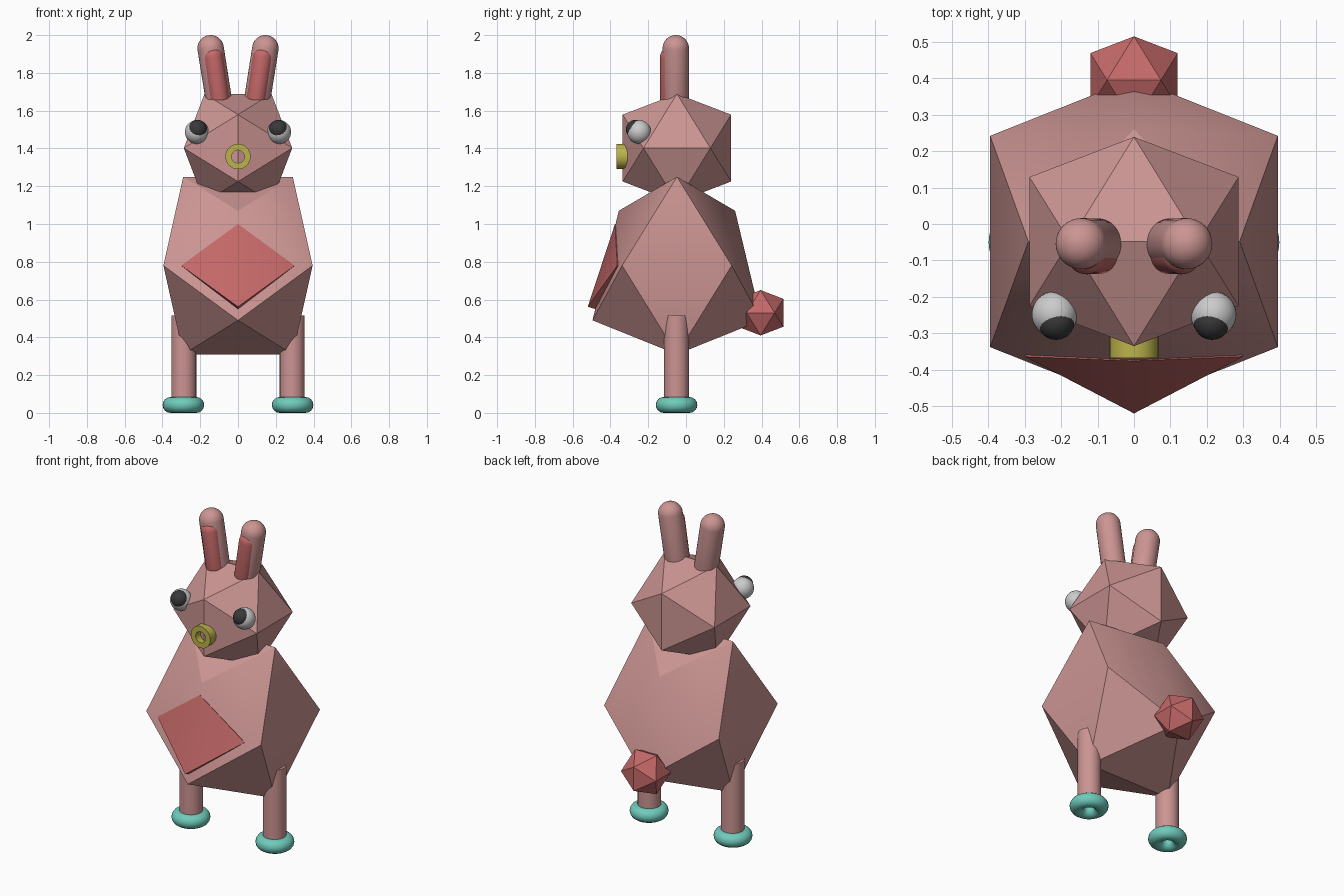
import bpy, bmesh, math
from mathutils import Vector, Matrix

if "Cube" in bpy.data.objects:
    bpy.data.objects.remove(bpy.data.objects["Cube"])


def material(name, rgb):
    m = bpy.data.materials.new(name)
    m.diffuse_color = (*rgb, 1)
    m.use_nodes = True
    m.node_tree.nodes["Principled BSDF"].inputs["Base Color"].default_value = m.diffuse_color
    return m


PINK = material("pink", (0.60, 0.30, 0.29))
RED = material("red", (0.56, 0.14, 0.14))
TEAL = material("teal", (0.16, 0.60, 0.50))
YELLOW = material("yellow", (0.50, 0.45, 0.07))
BLACK = material("black", (0.04, 0.04, 0.04))


def finish(name, bm, mat=None, angle=30):
    bmesh.ops.recalc_face_normals(bm, faces=bm.faces[:])
    mesh = bpy.data.meshes.new(name)
    bm.to_mesh(mesh)
    bm.free()
    ob = bpy.data.objects.new(name, mesh)
    bpy.context.collection.objects.link(ob)
    if mat:
        mesh.materials.append(mat)
    bpy.ops.object.select_all(action='DESELECT')
    ob.select_set(True)
    bpy.context.view_layer.objects.active = ob
    bpy.ops.object.shade_smooth_by_angle(angle=math.radians(angle))
    return ob


def hull(name, points, mat, angle=30):
    bm = bmesh.new()
    for p in points:
        bm.verts.new(p)
    bmesh.ops.convex_hull(bm, input=bm.verts[:])
    return finish(name, bm, mat, angle)


def icosa_points(centre, l, s, side=None, top_y=None, bottom_y=None):
    """Axis-aligned icosahedron; optional overrides reshape it."""
    pts = []
    for a in (-1, 1):
        for b in (-1, 1):
            pts.append((a * s, 0, b * l))
            pts.append((a * (side or l), b * s, 0))
            y = (top_y if b > 0 else bottom_y) or l
            pts.append((0, a * y, b * s))
    return [Vector(p) + Vector(centre) for p in pts]


def ball(name, centre, r, mat=None):
    bm = bmesh.new()
    bmesh.ops.create_uvsphere(bm, u_segments=32, v_segments=16, radius=r,
                              matrix=Matrix.Translation(centre))
    return finish(name, bm, mat)


def capsule(name, p, q, r, mat):
    p, q = Vector(p), Vector(q)
    bm = bmesh.new()
    bmesh.ops.create_uvsphere(bm, u_segments=32, v_segments=24, radius=r)
    for v in bm.verts:
        if v.co.z > -1e-4:
            v.co.z += (q - p).length
    rot = (q - p).to_track_quat('Z', 'Y').to_matrix().to_4x4()
    bm.transform(Matrix.Translation(p) @ rot)
    return finish(name, bm, mat)


def lathe(name, profile, mat, matrix):
    """Spin a closed (radius, height) profile about z."""
    bm = bmesh.new()
    n, k = 32, len(profile)
    rings = [[bm.verts.new((r * math.cos(2 * math.pi * i / n),
                            r * math.sin(2 * math.pi * i / n), z))
              for r, z in profile] for i in range(n)]
    for i in range(n):
        a, b = rings[i], rings[(i + 1) % n]
        for j in range(k):
            m = (j + 1) % k
            bm.faces.new((a[j], b[j], b[m], a[m]))
    bm.transform(matrix)
    return finish(name, bm, mat)


# Head, body and tail: icosahedra, the body reshaped
hull("head", icosa_points((0, -0.048, 1.402), 0.287, 0.177), PINK)
hull("body", icosa_points((0, -0.048, 0.78), 0.47, 0.29, 0.395, 0.308, 0.447), PINK)
hull("tail", icosa_points((0, 0.395, 0.53), 0.12, 0.074), RED)

# Belly patch: thin folded diamond
hull("belly_patch", [(0, -0.376, 1.0), (0, -0.52, 0.562),
                     (0.3, -0.364, 0.78), (-0.3, -0.364, 0.78),
                     (0, -0.33, 0.985), (0, -0.465, 0.545),
                     (0.29, -0.33, 0.768), (-0.29, -0.33, 0.768)], RED, 33)

# Nose ring
lathe("nose", [(0.067, -0.03), (0.067, 0.03), (0.034, 0.03), (0.034, -0.03)], YELLOW,
      Matrix.Translation((0, -0.338, 1.357)) @ Matrix.Rotation(math.pi / 2, 4, 'X'))

foot_profile = [(0.068 + 0.042 * math.cos(2 * math.pi * i / 16),
                 0.042 * math.sin(2 * math.pi * i / 16)) for i in range(16)]

for side, tag in ((-1, "left"), (1, "right")):
    # Legs and ring feet
    bm = bmesh.new()
    bmesh.ops.create_cone(bm, cap_ends=True, segments=32, radius1=0.066, radius2=0.066,
                          depth=0.465, matrix=Matrix.Translation((side * 0.287, -0.05, 0.2825)))
    finish("leg_" + tag, bm, PINK)
    lathe("foot_" + tag, foot_profile, TEAL,
          Matrix.Translation((side * 0.289, -0.05, 0.042)))
    # Ears with inner ears
    capsule("ear_" + tag, (side * 0.102, -0.054, 1.66), (side * 0.145, -0.054, 1.93), 0.07, PINK)
    capsule("inner_ear_" + tag, (side * 0.099, -0.085, 1.67),
            (side * 0.131, -0.085, 1.883), 0.053, RED)
    # Eyes
    ball("eye_" + tag, (side * 0.218, -0.248, 1.487), 0.063)
    ball("pupil_" + tag, (side * 0.214, -0.267, 1.5), 0.051, BLACK)
